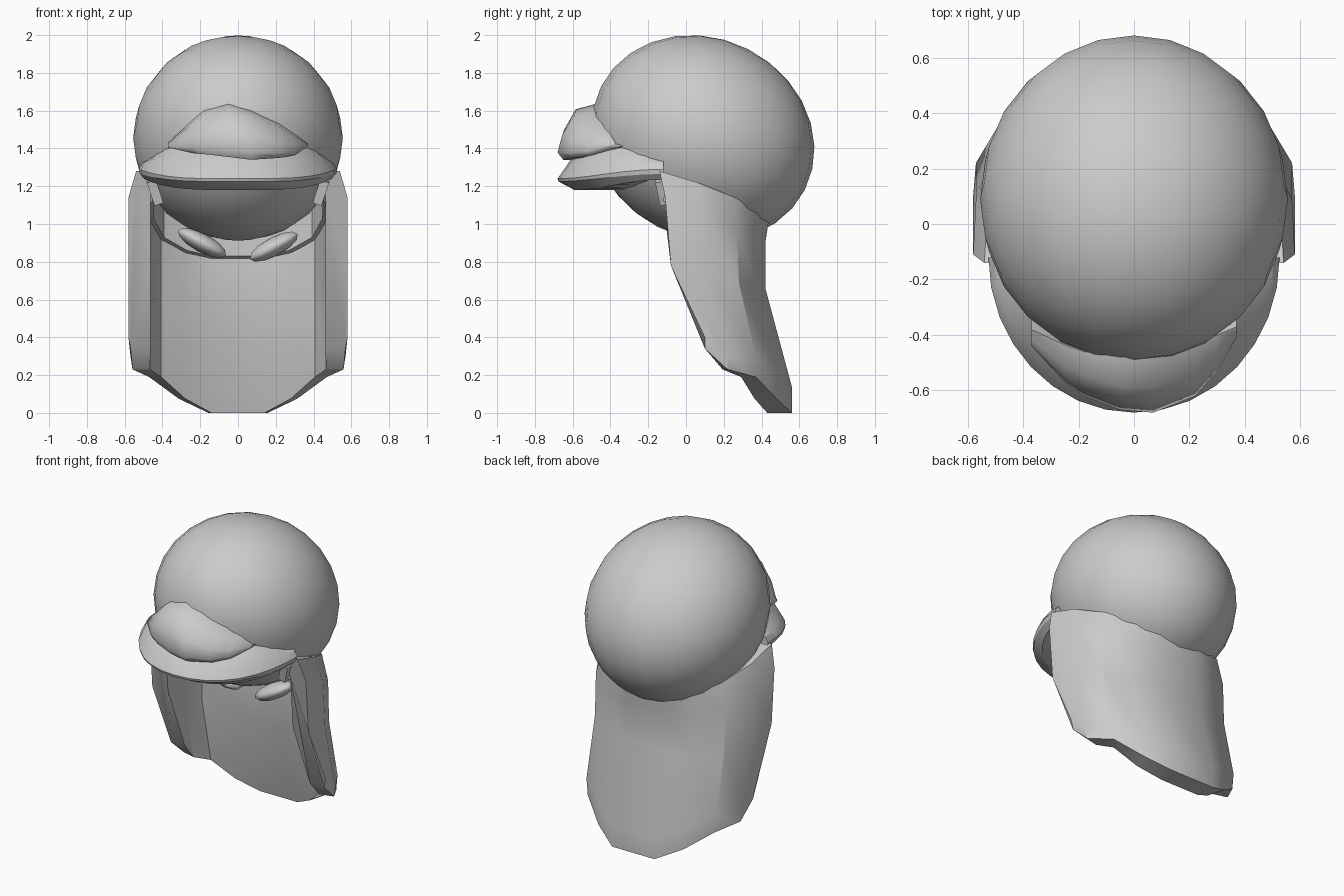
import bpy, bmesh
from math import sin, cos, pi, radians

if "Cube" in bpy.data.objects:
    bpy.data.objects.remove(bpy.data.objects["Cube"])


def smooth(ob, angle=35):
    bpy.ops.object.select_all(action='DESELECT')
    ob.select_set(True)
    bpy.context.view_layer.objects.active = ob
    bpy.ops.object.shade_smooth_by_angle(angle=radians(angle))


def loft(name, loops, angle=35):
    """Skin a row of closed loops into a capped solid."""
    bm = bmesh.new()
    rows = [[bm.verts.new(p) for p in lp] for lp in loops]
    n = len(rows[0])
    for a, b in zip(rows, rows[1:]):
        for i in range(n):
            j = (i + 1) % n
            bm.faces.new((a[i], a[j], b[j], b[i]))
    bm.faces.new(rows[0])
    bm.faces.new(rows[-1][::-1])
    bmesh.ops.recalc_face_normals(bm, faces=bm.faces)
    me = bpy.data.meshes.new(name)
    bm.to_mesh(me)
    bm.free()
    ob = bpy.data.objects.new(name, me)
    bpy.context.collection.objects.link(ob)
    smooth(ob, angle)
    return ob


def mirrored(loops):
    """Right-hand loops, followed by their mirror images in reverse order."""
    return loops + [[(-x, y, z) for x, y, z in lp] for lp in loops[::-1]]


# Dome: tilted ellipsoid crown
bpy.ops.mesh.primitive_uv_sphere_add(segments=24, ring_count=14, radius=1,
                                     location=(0, 0.09, 1.455),
                                     rotation=(radians(-27), 0, 0))
dome = bpy.context.object
dome.name = "dome"
dome.scale = (0.555, 0.605, 0.528)
smooth(dome)

# Neck flap: columns from front edge to back centre, (y, z) at top, upper, bend, hem
columns = [
    (0.58, 0.0, [(-.14, 1.28), (-.11, 1.14), (-.08, .78), (.10, .34)]),
    (0.57, 0.2, [(.06, 1.22), (.09, 1.05), (.11, .73), (.22, .23)]),
    (0.48, 0.6, [(.26, 1.14), (.27, .97), (.28, .69), (.37, .19)]),
    (0.32, 0.9, [(.38, 1.07), (.37, .92), (.37, .67), (.48, .075)]),
    (0.16, 1.0, [(.44, 1.03), (.42, .90), (.42, .66), (.56, 0)]),
]
flap = []
for x, f, (top, up, bend, hem) in columns:
    xi = x * (0.80 + 0.08 * f)
    d = 0.13 * f
    rim = x * (0.93 - 0.02 * f)
    flap.append([(rim, *top), (x, *up), (x, *bend),
                 (x, hem[0], hem[1] + .06 + .08 * f), (x * .98, *hem),
                 (xi, hem[0] - d, hem[1]),
                 (xi, bend[0] - d, bend[1] - .13 * f),
                 (xi, up[0] - d, up[1]), (xi * .95, top[0] - d, top[1])])
loft("neck_flap", mirrored(flap), 30)

# Inner band: thin lining under the rear of the dome
lower = [1.10, 1.0, 0.90, 0.83, 0.80]
band = []
for (x, f, (top, up, _, _)), z in zip(columns, lower):
    xo, xi = x * (0.82 + 0.08 * f), x * (0.77 + 0.08 * f)
    yo = up[0] - 0.11 * f + 0.02
    yi = yo - 0.04 - 0.03 * f
    band.append([(xo, yo, top[1]), (xo, yo, z), (xi, yi, z + .03), (xi, yi, top[1])])
loft("inner_band", mirrored(band), 30)

# Visor: curved profile swept around the forehead (rx, ry, front z, side z)
profile = [(.44, .28, 1.48, 1.36), (.505, .47, 1.37, 1.325), (.525, .56, 1.24, 1.29),
           (.52, .555, 1.225, 1.265), (.49, .47, 1.18, 1.235), (.40, .24, 1.18, 1.24)]
visor = []
for k in range(17):
    t = -pi / 2 + pi * k / 16
    w = sin(t) ** 4
    visor.append([(rx * sin(t), -.12 - ry * cos(t), zf + (zs - zf) * w)
                  for rx, ry, zf, zs in profile])
loft("visor", visor, 30)

# Front bump: lopsided lump above the visor (x, back y, front y, low z, top z)
stations = [(-.37, -.38, -.44, 1.405, 1.43), (-.24, -.44, -.58, 1.375, 1.55),
            (-.18, -.46, -.62, 1.37, 1.60), (-.05, -.48, -.67, 1.355, 1.635),
            (.07, -.48, -.68, 1.34, 1.60), (.22, -.44, -.62, 1.35, 1.53),
            (.30, -.40, -.53, 1.365, 1.475), (.37, -.37, -.41, 1.41, 1.425)]
bump = []
for x, yb, yf, z0, z1 in stations:
    h, d = z1 - z0, yb - yf
    bump.append([(x, yb, z1), (x, yf + d * .45, z1 - h * .1), (x, yf + d * .12, z0 + h * .5),
                 (x, yf, z0 + h * .15), (x, yf + d * .15, z0), (x, yb + .05, z0)])
loft("front_bump", bump, 50)

# Chin strap tabs tucked inside the flap
for side, z in ((-1, .90), (1, .88)):
    bpy.ops.mesh.primitive_uv_sphere_add(segments=10, ring_count=6, radius=1,
                                         location=(side * .19, .12, z),
                                         rotation=(0, radians(-side * 28), 0))
    tab = bpy.context.object
    tab.name = "strap_tab"
    tab.scale = (.15, .10, .05)
    smooth(tab)

# Strap folds at each temple
for side in (-1, 1):
    bpy.ops.mesh.primitive_cube_add(size=1, location=(side * .44, -.12, 1.17),
                                    rotation=(radians(12), radians(side * 18), 0))
    fold = bpy.context.object
    fold.name = "temple_fold"
    fold.scale = (.05, .06, .13)
